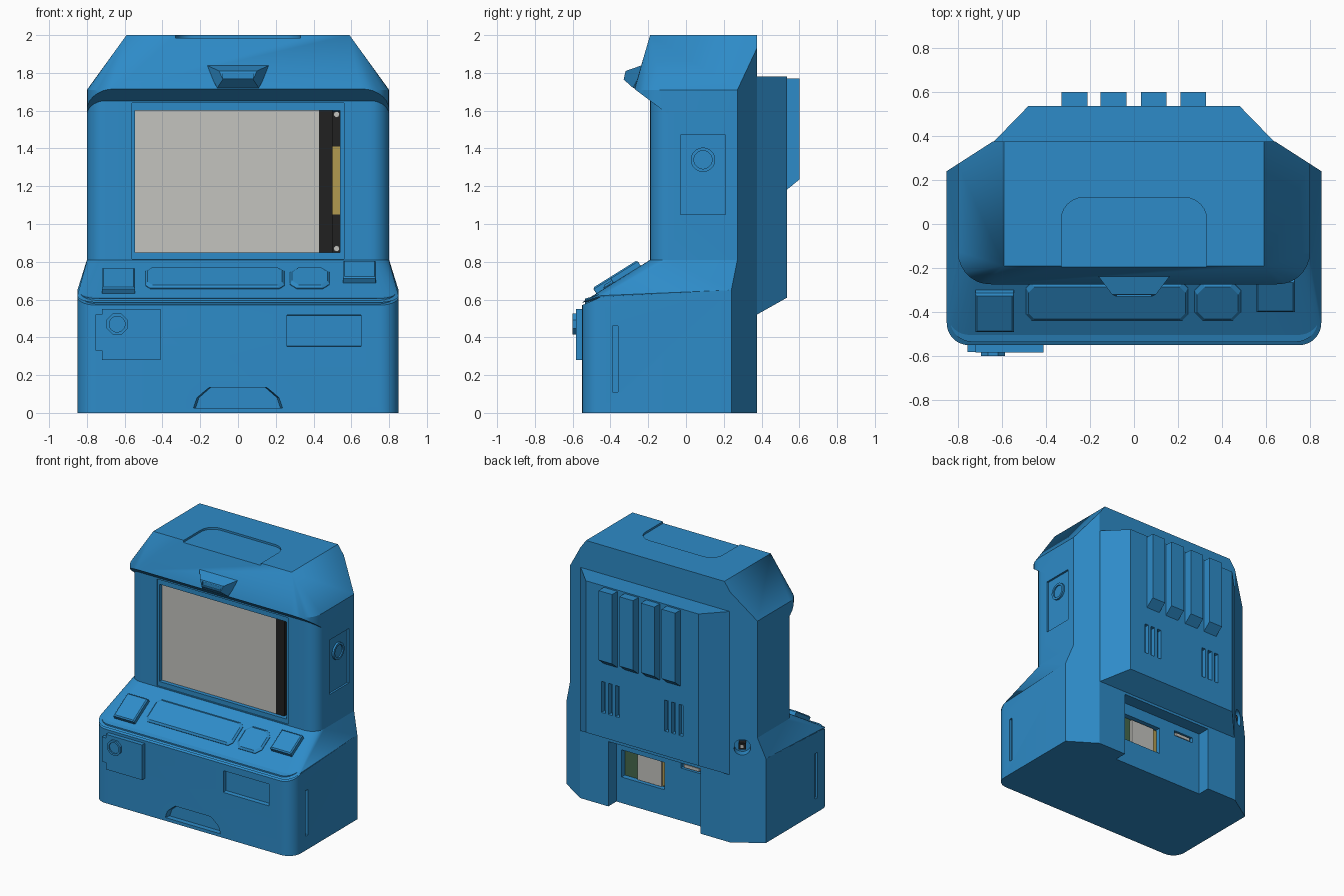
import bpy, bmesh, math
from mathutils import Vector

default_cube = bpy.data.objects.get("Cube")
if default_cube:
    bpy.data.objects.remove(default_cube, do_unlink=True)


def material(name, color):
    mat = bpy.data.materials.new(name)
    mat.use_nodes = True
    mat.diffuse_color = (*color, 1)
    mat.node_tree.nodes["Principled BSDF"].inputs["Base Color"].default_value = (*color, 1)
    return mat


blue = material("cabinet blue", (0.027, 0.26, 0.58))
grey = material("screen grey", (0.55, 0.55, 0.52))
black = material("black plastic", (0.015, 0.015, 0.015))
gold = material("gold contacts", (0.45, 0.33, 0.08))
green = material("circuit green", (0.06, 0.14, 0.07))


def hull(name, points, mat=blue):
    """Convex solid around a set of points, with coplanar faces merged."""
    bm = bmesh.new()
    for p in points:
        bm.verts.new(p)
    bmesh.ops.remove_doubles(bm, verts=bm.verts, dist=0.0005)
    result = bmesh.ops.convex_hull(bm, input=bm.verts)
    spare = {v for v in result["geom_interior"] + result["geom_unused"]
             if isinstance(v, bmesh.types.BMVert)}
    bmesh.ops.delete(bm, geom=list(spare), context="VERTS")
    bmesh.ops.dissolve_limit(bm, angle_limit=0.01, verts=bm.verts, edges=bm.edges)
    bmesh.ops.recalc_face_normals(bm, faces=bm.faces)
    mesh = bpy.data.meshes.new(name)
    bm.to_mesh(mesh)
    bm.free()
    mesh.materials.append(mat)
    obj = bpy.data.objects.new(name, mesh)
    bpy.context.collection.objects.link(obj)
    return obj


def box(xs, ys, zs):
    return [(x, y, z) for x in xs for y in ys for z in zs]


def disc(center, axis, radius, depth, sides=24):
    """Points of a cylinder running both ways from its center."""
    c, a = Vector(center), Vector(axis).normalized()
    u = a.cross(Vector((0, 0, 1)))
    v = a.cross(u)
    turns = [math.tau * (i + 0.5) / sides for i in range(sides)]
    return [c + a * d + (u * math.cos(t) + v * math.sin(t)) * radius
            for t in turns for d in (-depth, depth)]


def cut(obj, points):
    """Subtract a convex solid from a part and keep the result."""
    cutter = hull("cutter", points)
    cutter.hide_render = True
    mod = obj.modifiers.new("cut", "BOOLEAN")
    mod.operation, mod.solver, mod.object = "DIFFERENCE", "EXACT", cutter
    bpy.context.view_layer.update()
    graph = bpy.context.evaluated_depsgraph_get()
    mesh = bpy.data.meshes.new_from_object(obj.evaluated_get(graph))
    obj.modifiers.clear()
    obj.data = mesh
    bpy.data.objects.remove(cutter, do_unlink=True)


BACK = 0.375


def ring(width, front, radius, height):
    """Footprint with rounded front corners and chamfered back corners."""
    flat = []
    for i in range(8):
        t = math.pi / 2 * i / 7
        flat.append((width - radius + radius * math.sin(t),
                     front + radius - radius * math.cos(t)))
    flat += [(width, 0.24 + (0.85 - width) * 0.643), (0.64, BACK)]
    return [(s * x, y, height(y)) for x, y in flat for s in (-1, 1)]


def level(z):
    return lambda y: z


# Lower cabinet, seam core and sloped console
base = hull("lower_cabinet", ring(0.85, -0.55, 0.1, level(0))
            + ring(0.85, -0.55, 0.1, lambda y: min(0.65, 0.57 + 0.44 * (y + 0.55))))
hull("seam_core", ring(0.835, -0.535, 0.1, level(0.52))
     + ring(0.835, -0.535, 0.1, lambda y: min(0.65, 0.6 + 0.3 * (y + 0.55))))
console = hull("console", ring(0.8, -0.19, 0.1, level(0.81))
               + ring(0.85, -0.55, 0.1, lambda y: min(0.65, 0.585 + 0.36 * (y + 0.55))))

# Upper cabinet with a framed screen opening
upper = hull("upper_cabinet", ring(0.8, -0.19, 0.1, level(0.8)) + ring(0.8, -0.19, 0.1, level(1.7)))
cut(upper, box((-0.56, 0.56), (-0.5, -0.18), (0.815, 1.64)))
cut(upper, box((-0.545, 0.54), (-0.5, -0.1), (0.85, 1.6)))
cut(upper, box((0.785, 1), (-0.03, 0.21), (1.05, 1.47)))

# Hood: faceted roof, slanted underside
hood = hull("hood", box((-0.59, 0.59), (-0.19, BACK), (2,))
            + [(s * 0.64, BACK, 1.93) for s in (-1, 1)]
            + [p for p in ring(0.8, -0.275, 0.15, level(1.71)) if p[1] < BACK]
            + ring(0.8, -0.275, 0.15, level(1.4)))
cut(hood, [(x, y, z) for x in (-1, 1)
           for y, z in ((-0.6, 1.96), (0.02, 1.495), (0.02, 1), (-0.6, 1))])
cut(hood, box((-1, 1), (0, 1), (1, 1.55)))
lid = [(s * (0.23 + 0.1 * math.cos(t)), 0.02 + 0.1 * math.sin(t), z)
       for s in (-1, 1) for z in (1.985, 2.1)
       for t in (math.pi / 2 * i / 6 for i in range(7))]
cut(hood, lid + box((-0.33, 0.33), (-0.4,), (1.985, 2.1)))

# Hood lamp with a sunken lens
lamp = hull("hood_lamp", [(s * x, y, z) for s in (-1, 1) for x, y, z in (
    (0.175, -0.22, 1.845), (0.11, -0.25, 1.72), (0.175, -0.17, 1.84), (0.11, -0.2, 1.72),
    (0.1, -0.32, 1.81), (0.08, -0.33, 1.765), (0.11, -0.28, 1.72))])
cut(lamp, box((-0.08, 0.08), (-0.4, -0.315), (1.77, 1.8)))

# Screen panel, its dark border and the exposed board edge
hull("screen", box((-0.545, 0.43), (-0.15, -0.09), (0.85, 1.6)), grey)
hull("screen_border", box((0.43, 0.5), (-0.15, -0.09), (0.85, 1.6)), black)
hull("screen_backing", box((0.5, 0.54), (-0.115, -0.09), (0.85, 1.6)), black)
hull("screen_contacts", box((0.5, 0.54), (-0.122, -0.11), (1.05, 1.41)), gold)
for z in (0.87, 1.58):
    hull("screen_screw", disc((0.522, -0.12, z), (0, 1, 0), 0.016, 0.006, 12), grey)


def pad(name, xs, ys, corner, height, inset):
    """Cut-corner pad standing on the console slope."""
    points = []
    for lift, shrink in ((-0.02, 0), (height - inset, 0), (height, inset)):
        x0, x1 = xs[0] + shrink, xs[1] - shrink
        y0, y1 = ys[0] + shrink, ys[1] - shrink
        for x, dx in ((x0, corner), (x1, -corner)):
            for y, dy in ((y0, corner), (y1, -corner)):
                for px, py in ((x + dx, y), (x, y + dy)):
                    z = 0.585 + 0.625 * (py + 0.55)
                    points.append((px, py - 0.53 * lift, z + 0.85 * lift))
    return hull(name, points)


# Console controls
pad("left_button", (-0.72, -0.545), (-0.475, -0.3), 0.001, 0.035, 0.008)
pad("wide_tray", (-0.49, 0.245), (-0.435, -0.265), 0.025, 0.016, 0.012)
pad("small_tray", (0.275, 0.485), (-0.435, -0.265), 0.035, 0.016, 0.012)
pad("right_button", (0.555, 0.73), (-0.385, -0.24), 0.001, 0.035, 0.008)

# Front panel: coin door, payout window, pull handle
hull("coin_door", box((-0.72, -0.41), (-0.583, -0.54), (0.28, 0.55)))
hull("coin_door_hinge", box((-0.755, -0.7), (-0.58, -0.52), (0.33, 0.52)))
lock = hull("coin_lock", disc((-0.64, -0.575, 0.47), (0, 1, 0), 0.06, 0.025, 8))
cut(lock, disc((-0.64, -0.605, 0.47), (0, 1, 0), 0.042, 0.015, 16))
cut(base, [(x + s, y, z + t) for x, s in ((0.26, 0), (0.65, 0)) for y, z, t in (
    (-0.6, 0.345, 0), (-0.6, 0.525, 0), (-0.52, 0.355, 0), (-0.52, 0.515, 0))])
cut(base, [(s * x * k, y, z) for s in (-1, 1) for y, k in ((-0.6, 1), (-0.51, 0.9))
           for x, z in ((0.25, 0.025), (0.23, 0.08), (0.16, 0.135))])

# Side slits on both flanks
for s in (-1, 1):
    cut(base, box((s * 0.83, s), (-0.39, -0.36), (0.11, 0.46)))

# Side knob inside its sunken plate
knob = hull("side_knob", disc((0.785, 0.09, 1.34), (1, 0, 0), 0.065, 0.015))
cut(knob, disc((0.81, 0.09, 1.34), (1, 0, 0), 0.048, 0.02))

# Rear bay with card window and connector slot
cut(base, box((-0.385, 0.4), (0.276, 0.6), (-1, 0.5)))
cut(base, box((-0.01, 0.357), (0.22, 0.4), (0.2, 0.41)))
cut(base, box((-0.32, -0.15), (0.25, 0.4), (0.405, 0.445)))
hull("circuit_board", box((-0.01, 0.357), (0.215, 0.235), (0.2, 0.41)), green)
hull("memory_card", box((0.03, 0.235), (0.23, 0.255), (0.205, 0.4)), grey)
hull("card_contacts", box((-0.005, 0.03), (0.23, 0.245), (0.21, 0.4)), gold)
hull("rear_connector", box((-0.3, -0.17), (0.24, 0.27), (0.413, 0.437)), grey)

# Rear housing with vents and cooling fins
housing = hull("rear_housing", [(s * x, y, z) for s in (-1, 1) for x, y, z in (
    (0.66, 0.35, 0.506), (0.66, 0.35, 1.78), (0.48, 0.535, 0.61), (0.48, 0.535, 1.78))])
for s in (-1, 1):
    for i in range(3):
        x = s * (0.21 + 0.06 * i)
        cut(housing, box((x - 0.017, x + 0.017), (0.5, 0.6), (0.8, 1.04)))
for x in (-0.27, -0.093, 0.09, 0.268):
    hull("cooling_fin", [(x + s * 0.058, y, z) for s in (-1, 1) for y, z in (
        (0.52, 1.17), (0.52, 1.77), (0.6, 1.235), (0.6, 1.77))])

# Cable port on the rear chamfer
port_axis = Vector((-0.54, 0.84, 0))
port = Vector((-0.71, 0.33, 0.735))
cut(console, disc(port, port_axis, 0.06, 0.06))
hull("cable_plug", disc(port - port_axis * 0.04, port_axis, 0.035, 0.025, 4), black)
hull("cable_pins", disc(port - port_axis * 0.03, port_axis, 0.015, 0.018, 4), grey)

# Smooth the rounded corners, keep every hard edge
bpy.ops.object.select_all(action="DESELECT")
for obj in bpy.context.scene.objects:
    if obj.type == "MESH":
        obj.select_set(True)
        bpy.context.view_layer.objects.active = obj
bpy.ops.object.shade_smooth_by_angle(angle=math.radians(25))
